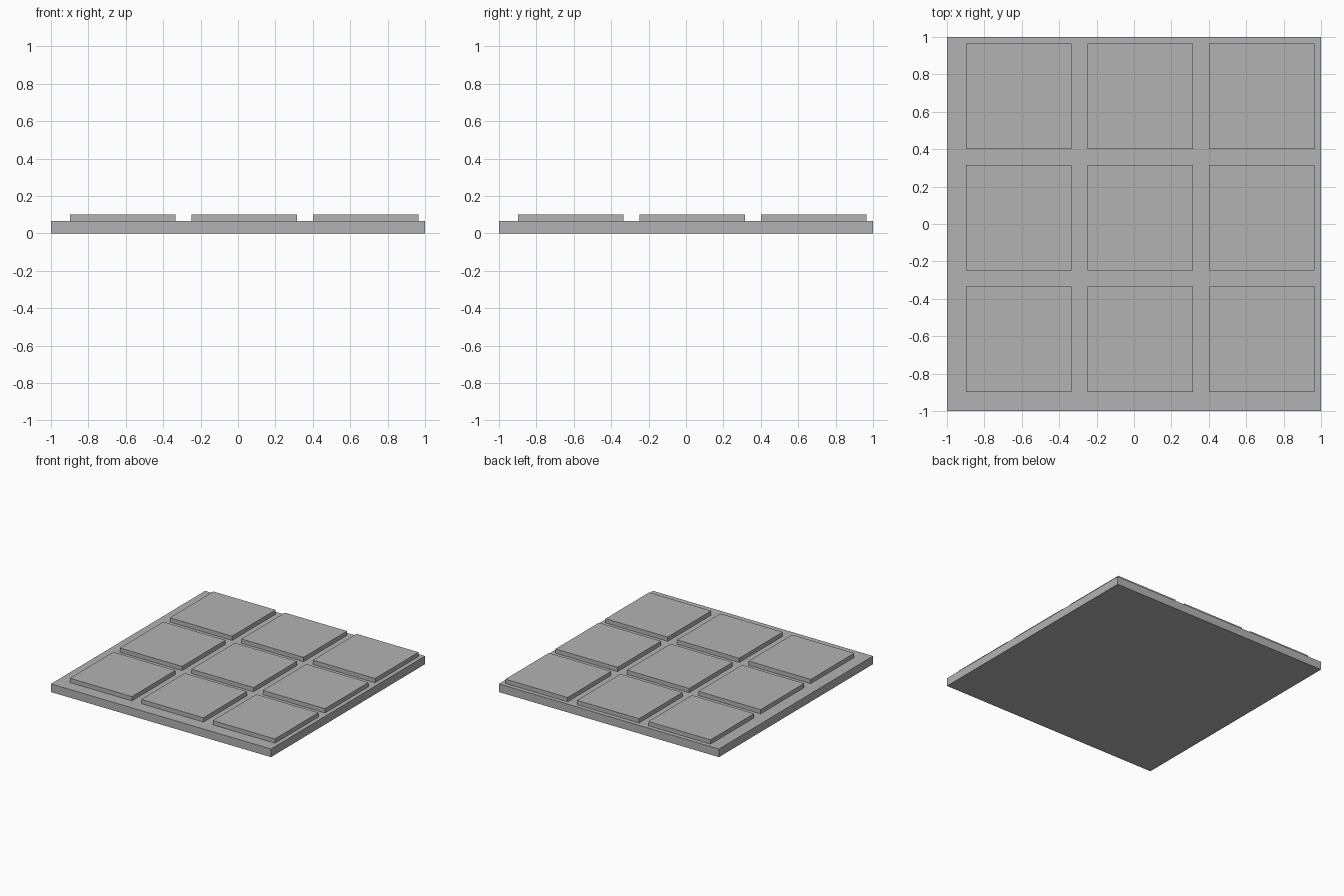
import bpy

default_cube = bpy.data.objects.get("Cube")
if default_cube:
    bpy.data.objects.remove(default_cube, do_unlink=True)

# Single plain grey for the whole model
grey = bpy.data.materials.new("plain grey")
grey.use_nodes = True
colour = (0.45, 0.45, 0.45, 1)
grey.diffuse_color = colour
grey.node_tree.nodes["Principled BSDF"].inputs["Base Color"].default_value = colour


def box(name, x, y, bottom, top, width):
    """Square flat-shaded slab centred on x, y."""
    bpy.ops.mesh.primitive_cube_add(size=1, location=(x, y, (bottom + top) / 2))
    slab = bpy.context.object
    slab.name = name
    slab.scale = (width, width, top - bottom)
    bpy.ops.object.transform_apply(location=False, rotation=False, scale=True)
    slab.data.materials.append(grey)
    return slab


BASE_TOP, TILE_TOP = 0.067, 0.102
TILE_WIDTH, PITCH, OFFSET = 0.565, 0.65, 0.033

# Base slab
box("base_slab", 0, 0, 0, BASE_TOP, 2)

# Three by three raised tiles, shifted slightly towards the back left
for row, row_name in enumerate(("front", "middle", "back")):
    for col, col_name in enumerate(("right", "centre", "left")):
        box(f"tile_{row_name}_{col_name}",
            OFFSET + (col - 1) * PITCH, OFFSET + (row - 1) * PITCH,
            BASE_TOP, TILE_TOP, TILE_WIDTH)
